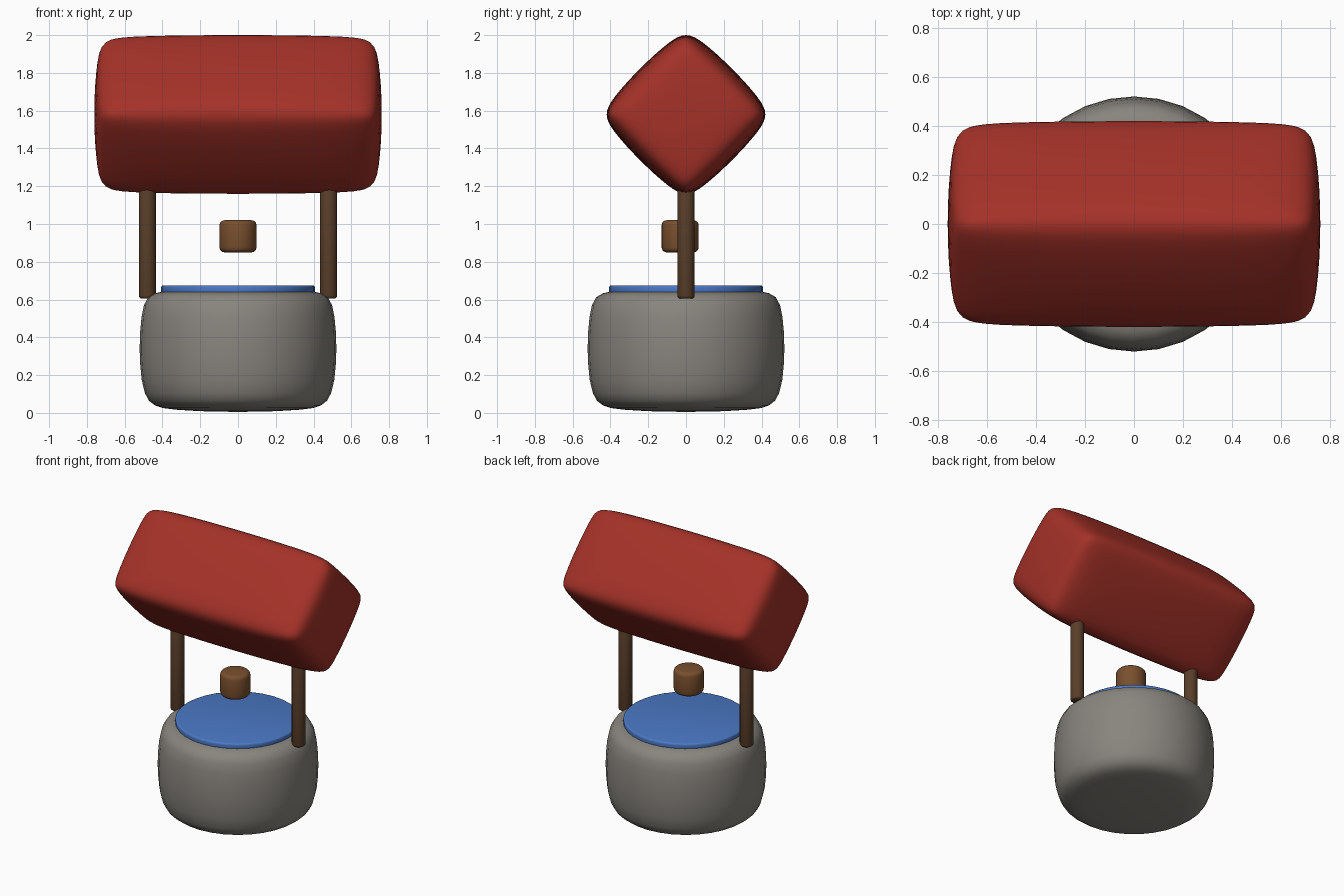
import bpy, bmesh, math
from mathutils import Matrix

if "Cube" in bpy.data.objects:
    bpy.data.objects.remove(bpy.data.objects["Cube"])


def material(name, rgb):
    m = bpy.data.materials.new(name)
    m.diffuse_color = (*rgb, 1)
    m.use_nodes = True
    m.node_tree.nodes["Principled BSDF"].inputs["Base Color"].default_value = m.diffuse_color
    return m


RED = material("roof red", (0.37, 0.031, 0.021))
STONE = material("stone grey", (0.25, 0.235, 0.21))
BLUE = material("water blue", (0.07, 0.19, 0.56))
DARK = material("dark wood", (0.10, 0.048, 0.022))
WOOD = material("bucket wood", (0.19, 0.078, 0.027))


def finish(name, bm, mat, loc=(0, 0, 0)):
    bmesh.ops.recalc_face_normals(bm, faces=bm.faces[:])
    for f in bm.faces:
        f.smooth = True
    me = bpy.data.meshes.new(name)
    bm.to_mesh(me)
    bm.free()
    me.materials.append(mat)
    ob = bpy.data.objects.new(name, me)
    ob.location = loc
    bpy.context.collection.objects.link(ob)
    return ob


def lathe(name, profile, mat, loc=(0, 0, 0), sides=32):
    """Spin (radius, height) points, bottom to top, around the z axis."""
    bm = bmesh.new()
    verts = [bm.verts.new((r, 0, z)) for r, z in profile]
    edges = [bm.edges.new(p) for p in zip(verts, verts[1:])]
    bmesh.ops.spin(bm, geom=verts + edges, cent=(0, 0, 0), axis=(0, 0, 1),
                   angle=2 * math.pi, steps=sides, use_duplicate=False)
    bmesh.ops.remove_doubles(bm, verts=bm.verts[:], dist=0.0005)
    return finish(name, bm, mat, loc)


def rounded_rod(r, z0, z1, c):
    """Profile of a cylinder whose rims are rounded by c."""
    arc = [(r - c + c * math.sin(a), c - c * math.cos(a))
           for a in (0, math.pi / 6, math.pi / 3, math.pi / 2)]
    return ([(0, z0)] + [(x, z0 + h) for x, h in arc]
            + [(x, z1 - h) for x, h in reversed(arc)] + [(0, z1)])


# Round stone wall with softened rims
lathe("stone_wall", [(0, 0.005), (0.2, 0.009), (0.33, 0.017), (0.40, 0.026),
                     (0.44, 0.04), (0.473, 0.066), (0.493, 0.105),
                     (0.51, 0.175), (0.518, 0.26), (0.521, 0.34),
                     (0.518, 0.43), (0.511, 0.505), (0.498, 0.57),
                     (0.475, 0.613), (0.44, 0.633), (0.40, 0.642),
                     (0.3, 0.645), (0, 0.646)], STONE)

# Water disc on top
lathe("water", rounded_rod(0.407, 0.63, 0.675, 0.012), BLUE)

# Two posts carrying the roof
for side, x in (("left", -0.48), ("right", 0.48)):
    lathe(side + "_post", rounded_rod(0.045, 0.605, 1.2, 0.015), DARK, (x, 0, 0))

# Hanging bucket
lathe("bucket", rounded_rod(0.098, 0.85, 1.02, 0.026), WOOD, (0, -0.031, 0))

# Roof: a soft-edged beam turned onto its edge
bm = bmesh.new()
bmesh.ops.create_cube(bm, size=1, matrix=Matrix.Diagonal((1.52, 0.65, 0.65, 1)))
bmesh.ops.bevel(bm, geom=bm.edges[:], offset=0.075, segments=1, affect='EDGES')
bmesh.ops.rotate(bm, verts=bm.verts[:], matrix=Matrix.Rotation(math.pi / 4, 3, 'X'))
roof = finish("roof", bm, RED, (0, 0, 1.58))
sub = roof.modifiers.new("soften", 'SUBSURF')
sub.levels = sub.render_levels = 3
bpy.context.view_layer.update()

# Bake the softening and fit the roof to its final half sizes
baked = bpy.data.meshes.new_from_object(
    roof.evaluated_get(bpy.context.evaluated_depsgraph_get()))
roof.modifiers.clear()
roof.data = baked
half = [max(abs(v.co[i]) for v in baked.vertices) for i in range(3)]
baked.transform(Matrix.Diagonal((0.761 / half[0], 0.42 / half[1], 0.42 / half[2], 1)))
